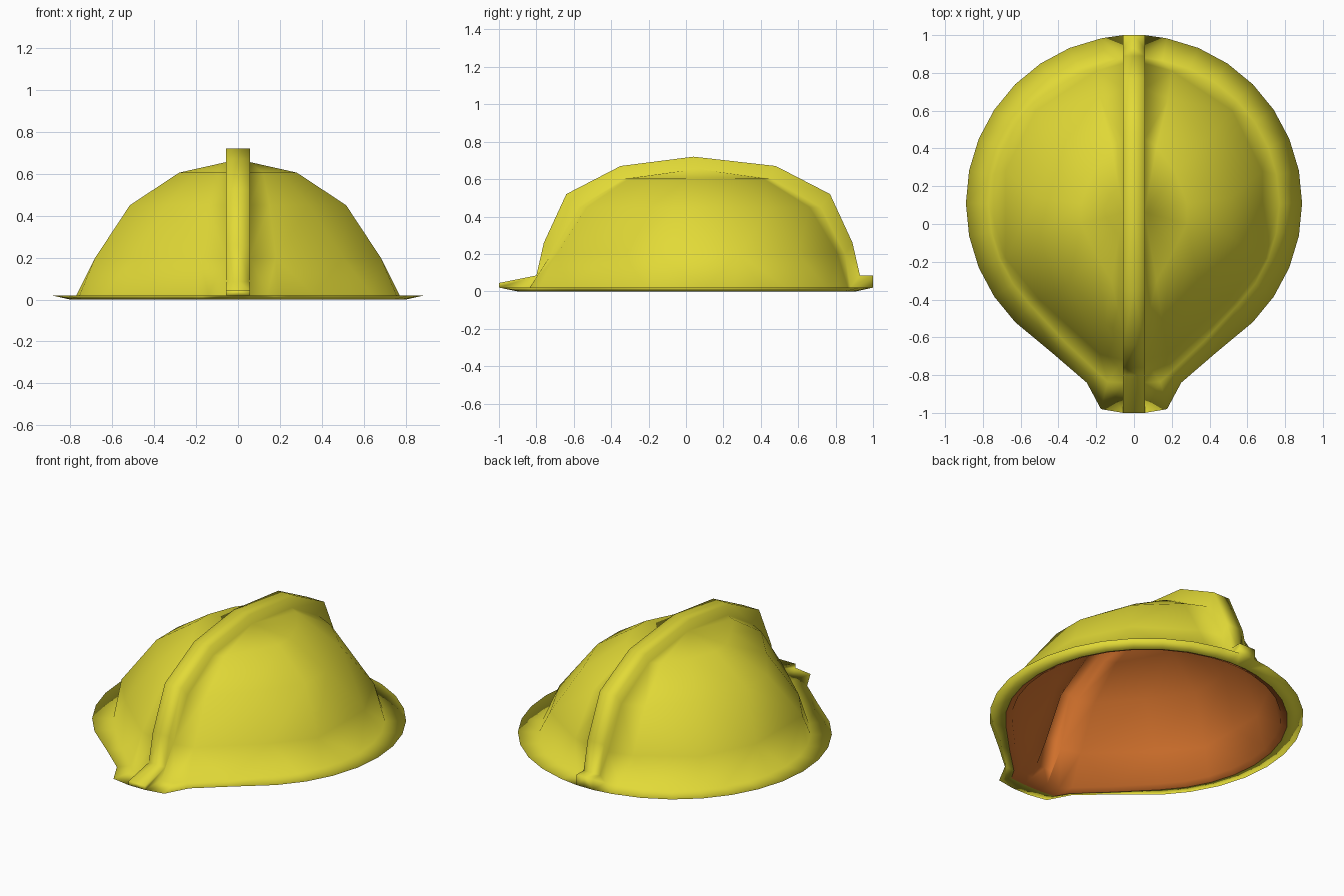
import bpy, bmesh, math

if "Cube" in bpy.data.objects:
    bpy.data.objects.remove(bpy.data.objects["Cube"])

W = 0.057            # half width of the centre rib
CY = 0.06            # dome centre along y
N = 16               # brim columns around one half, front to back


# round outline with its front columns replaced by a pointed visor
def outline(r, z, visor):
    pts = []
    for i in range(N + 1):
        a = -math.pi / 2 + math.pi * i / N
        x, y = visor[i] if i < len(visor) else (max(W, r * math.cos(a)), 0.11 + r * math.sin(a))
        pts.append((x, y, z))
    return pts


brim = outline(.89, .02, [(W, -1), (.175, -.98), (.25, -.84), (.43, -.685)])
lip = outline(.80, 0, [(W, -.90), (.16, -.89), (.205, -.815), (.38, -.645)])
base = outline(.77, .02, [(W, -.84), (.14, -.835), (.195, -.785), (.365, -.625)])

# faceted dome rings above the base: height and outline (x, y) from front to back
RINGS = [
    (.20, [(W, -.72), (.18, -.69), (.5, -.4), (.68, -.18), (.68, .28), (.52, .6), (.2, .81), (W, .85)]),
    (.45, [(W, -.58), (.15, -.53), (.34, -.31), (.515, -.07), (.515, .14), (.4, .45), (.18, .66), (W, .72)]),
    (.605, [(W, -.33), (.12, -.3), (.2, -.16), (.28, 0), (.28, .11), (.22, .27), (.12, .41), (W, .45)]),
    (.655, [(W, CY)]),
]
# rib top line (y, z), front to back
RIB = [(-1, .045), (-.8, .085), (-.76, .26), (-.64, .52), (-.35, .67), (.04, .72),
       (.48, .67), (.77, .52), (.89, .26), (.93, .085), (1, .085)]
dome = [base] + [[(x, y, z) for x, y in pts] for z, pts in RINGS]


def material(name, col):
    m = bpy.data.materials.new(name)
    m.diffuse_color = (*col, 1)
    m.use_nodes = True
    m.node_tree.nodes["Principled BSDF"].inputs["Base Color"].default_value = m.diffuse_color
    return m


def inner(p):        # shell thickness: shrink towards the middle
    return (p[0] * .99, CY + (p[1] - CY) * .99, p[2] * .99 - .002)


def mid(p):          # onto the mirror plane
    return (0, p[1], p[2])


bm = bmesh.new()


def face(pts, mat=0):
    uniq = list(dict.fromkeys(tuple(round(c, 5) for c in p) for p in pts))
    if len(uniq) > 2:
        f = bm.faces.new([bm.verts.new(p) for p in uniq])
        f.material_index = mat
        f.smooth = True


def bridge(a, b, mat=0):   # join two rows of equal length with quads
    for i in range(len(a) - 1):
        face([a[i], a[i + 1], b[i + 1], b[i]], mat)


def stitch(a, b, mat=0):   # join two rows of any length with triangles
    i = j = 0
    while i < len(a) - 1 or j < len(b) - 1:
        da = math.dist(a[i + 1], b[j]) if i < len(a) - 1 else 9
        db = math.dist(a[i], b[j + 1]) if j < len(b) - 1 else 9
        if da <= db:
            face([a[i], a[i + 1], b[j]], mat)
            i += 1
        else:
            face([a[i], b[j + 1], b[j]], mat)
            j += 1


def join(rings, mat=0):
    for a, b in zip(rings, rings[1:]):
        (bridge if len(a) == len(b) else stitch)(a, b, mat)


def dome_edge(rings):      # edge of the dome along the rib, front to back
    return [r[0] for r in rings] + [r[-1] for r in reversed(rings[:-1])]


def with_centre(row):      # extend a row to the mirror plane at both ends
    return [mid(row[0])] + row + [mid(row[-1])]


def rib_part(edge, top, mat=0):   # rib walls, top and end caps
    bridge(edge, top, mat)
    bridge(top, [mid(p) for p in top], mat)
    for k in (0, -1):
        face([edge[k], top[k], mid(top[k]), mid(edge[k])], mat)


# outer shell: brim top, dome and raised centre rib
rib = [(W, y, z) for y, z in RIB]
outer = [brim] + dome
join(outer)
rib_part(dome_edge(outer), rib)

# rolled lip under the brim edge
bridge(with_centre(brim), with_centre(lip))

# inside lining with the hollow of the rib, down to the lip
lining = [[inner(p) for p in r] for r in dome]
join(lining, 1)
rib_part(dome_edge(lining), [inner(p) for p in rib[1:-1]], 1)
bridge(with_centre(lip), with_centre(lining[0]), 1)

# mirror to the other side and weld
bmesh.ops.remove_doubles(bm, verts=bm.verts, dist=1e-4)
bmesh.ops.mirror(bm, geom=bm.verts[:] + bm.edges[:] + bm.faces[:], axis='X', merge_dist=1e-4)
bmesh.ops.remove_doubles(bm, verts=bm.verts, dist=1e-4)
bmesh.ops.recalc_face_normals(bm, faces=bm.faces)

# soft shading everywhere except where the two colours meet
for e in bm.edges:
    if len({f.material_index for f in e.link_faces}) > 1:
        e.smooth = False

me = bpy.data.meshes.new("hard_hat_shell")
bm.to_mesh(me)
bm.free()
me.materials.append(material("yellow", (0.76, 0.70, 0.038)))
me.materials.append(material("orange_lining", (0.66, 0.17, 0.026)))
hat = bpy.data.objects.new("hard_hat_shell", me)
bpy.context.collection.objects.link(hat)
